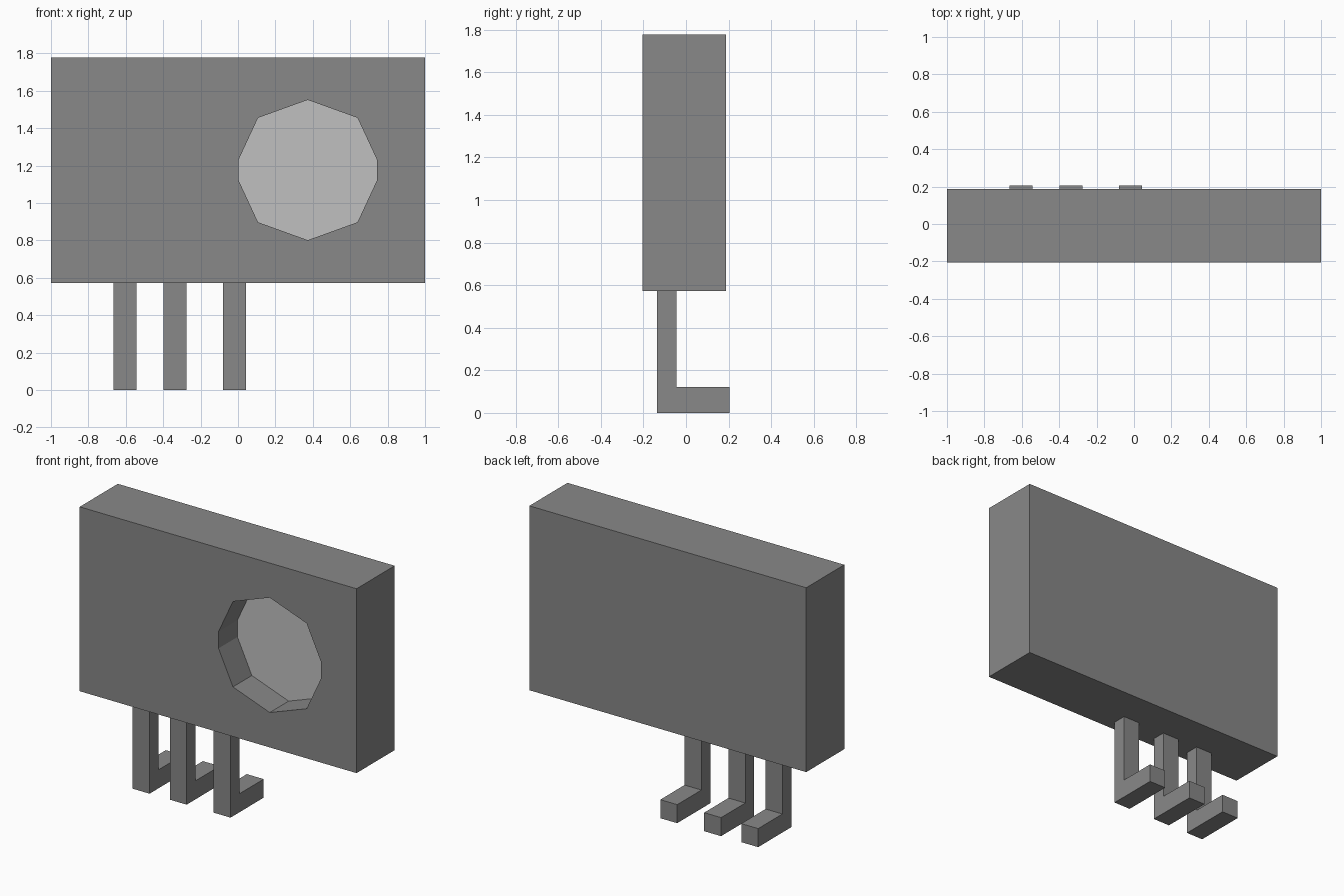
import bpy
import bmesh

if "Cube" in bpy.data.objects:
    bpy.data.objects.remove(bpy.data.objects["Cube"])


def material(name, value):
    m = bpy.data.materials.new(name)
    m.diffuse_color = (value, value, value, 1)
    m.use_nodes = True
    m.node_tree.nodes["Principled BSDF"].inputs["Base Color"].default_value = m.diffuse_color
    return m


dark_grey = material("dark_grey", 0.246)
light_grey = material("light_grey", 0.527)


def prism(name, profile, to_3d, start, end):
    """Extrude a 2D profile between two depths; to_3d maps (a, b, depth) to x, y, z."""
    bm = bmesh.new()
    rings = [[bm.verts.new(to_3d(a, b, d)) for a, b in profile] for d in (start, end)]
    bm.faces.new(rings[0])
    bm.faces.new(rings[1][::-1])
    n = len(profile)
    for i in range(n):
        j = (i + 1) % n
        bm.faces.new((rings[0][j], rings[0][i], rings[1][i], rings[1][j]))
    bmesh.ops.recalc_face_normals(bm, faces=bm.faces)
    mesh = bpy.data.meshes.new(name)
    bm.to_mesh(mesh)
    bm.free()
    mesh.materials.append(dark_grey)
    obj = bpy.data.objects.new(name, mesh)
    bpy.context.collection.objects.link(obj)
    return obj


def along_y(a, b, d):
    return (a, d, b)


def along_x(a, b, d):
    return (d, a, b)


FRONT, BACK, BOTTOM, TOP = -0.205, 0.188, 0.573, 1.777
FLOOR = -0.01

# Main slab
body = prism("body", [(-1, BOTTOM), (1, BOTTOM), (1, TOP), (-1, TOP)], along_y, FRONT, BACK)

# Ten-sided recess, profile mirrored about its centre
cx, cz = 0.373, 1.176
right = [(0, 0.375), (0.266, 0.279), (0.37, 0.055),
         (0.37, -0.055), (0.266, -0.279), (0, -0.375)]
left = [(-x, z) for x, z in right[-2:0:-1]]
outline = [(cx + x, cz + z) for x, z in right + left]
cutter = prism("recess_cutter", outline, along_y, FRONT - 0.2, FLOOR)
cutter.hide_render = True

cut = body.modifiers.new("recess", "BOOLEAN")
cut.operation = "DIFFERENCE"
cut.solver = "EXACT"
cut.object = cutter
bpy.context.view_layer.objects.active = body
bpy.ops.object.modifier_apply(modifier=cut.name)
bpy.data.objects.remove(cutter)

# Recess floor is the lighter grey
body.data.materials.clear()
body.data.materials.append(dark_grey)
body.data.materials.append(light_grey)
for p in body.data.polygons:
    p.material_index = int(p.normal.y < -0.9 and abs(p.center.y - FLOOR) < 0.01)

# Three L-shaped legs with feet pointing backwards
leg_profile = [(-0.137, 0), (0.205, 0), (0.205, 0.121), (-0.045, 0.121),
               (-0.045, BOTTOM), (-0.137, BOTTOM)]
for i, x in enumerate((-0.604, -0.336, -0.019)):
    prism(f"leg_{i + 1}", leg_profile, along_x, x - 0.061, x + 0.061)
